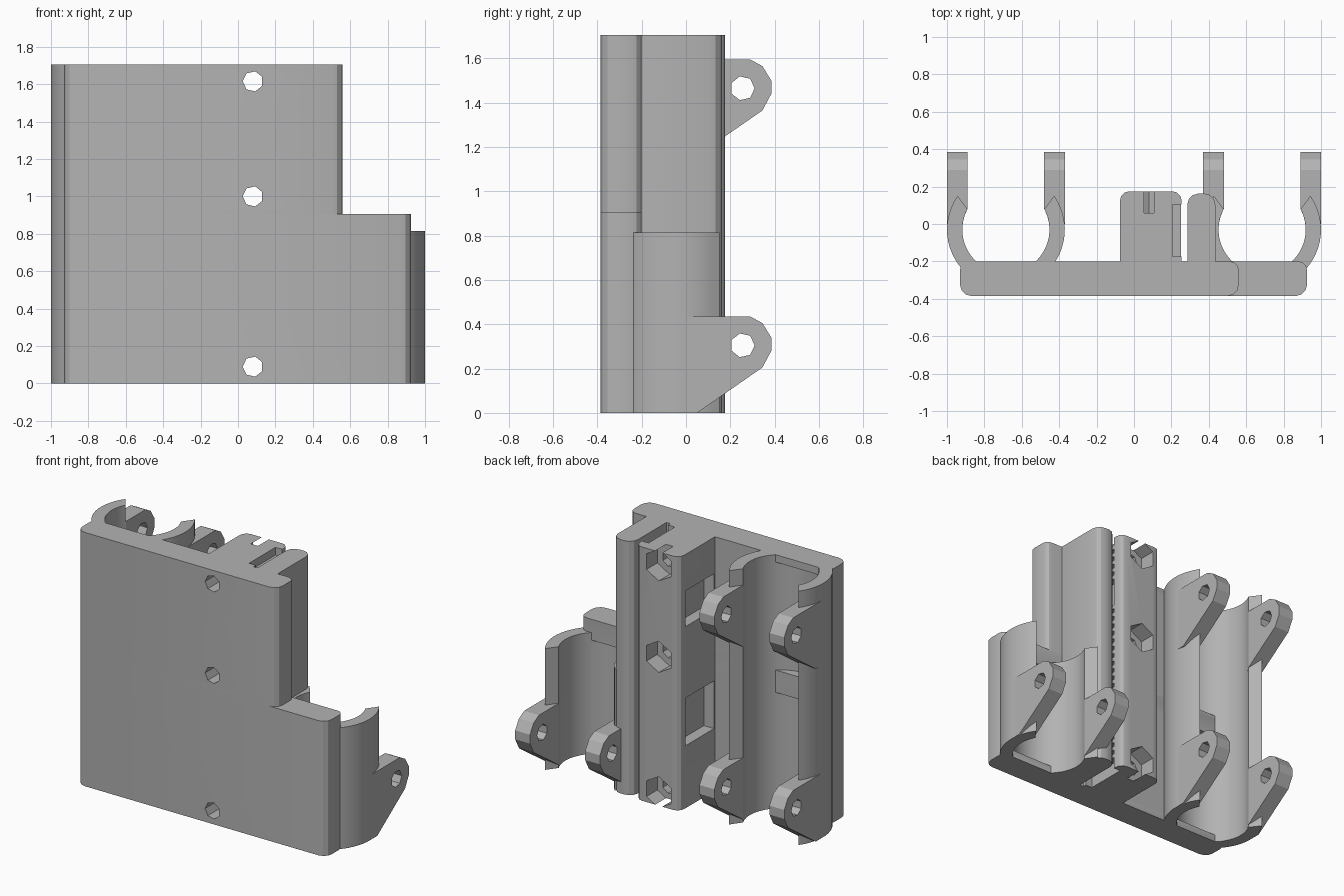
import bpy, bmesh
from math import sin, cos, radians, pi
from mathutils import Vector

cube = bpy.data.objects.get("Cube")
if cube:
    bpy.data.objects.remove(cube)

grey = bpy.data.materials.new("plain grey plastic")
grey.use_nodes = True
colour = (0.45, 0.45, 0.45, 1)
grey.diffuse_color = colour
grey.node_tree.nodes["Principled BSDF"].inputs["Base Color"].default_value = colour

HEIGHT, LOW, RING_LOW = 1.705, 0.905, 0.815
BACK, FRONT = -0.2, -0.385
BORE_X, BORE_Y, R_IN, R_OUT = 0.685, -0.03, 0.233, 0.315
BOLT_X, BOLTS = 0.08, (0.09, 1.0, 1.615)


def prism(name, pts, axis, lo, hi):
    """Extrude a 2D outline along an axis."""
    place = {"x": lambda p, t: (t, p[0], p[1]),
             "y": lambda p, t: (p[0], t, p[1]),
             "z": lambda p, t: (p[0], p[1], t)}[axis]
    bm = bmesh.new()
    face = bm.faces.new([bm.verts.new(place(p, lo)) for p in pts])
    new = bmesh.ops.extrude_face_region(bm, geom=[face])["geom"]
    shift = Vector(place((0, 0), hi - lo))
    bmesh.ops.translate(bm, vec=shift, verts=[v for v in new if isinstance(v, bmesh.types.BMVert)])
    bmesh.ops.recalc_face_normals(bm, faces=bm.faces)
    mesh = bpy.data.meshes.new(name)
    bm.to_mesh(mesh)
    bm.free()
    mesh.materials.append(grey)
    ob = bpy.data.objects.new(name, mesh)
    bpy.context.collection.objects.link(ob)
    return ob


def arc(cx, cy, r, a, b, n):
    steps = [radians(a + (b - a) * i / n) for i in range(n + 1)]
    return [(cx + r * cos(t), cy + r * sin(t)) for t in steps]


def polygon(cx, cy, r, n, turn=0):
    return arc(cx, cy, r, turn, turn + 360, n)[:-1]


def rect(x0, x1, y0, y1):
    return [(x0, y0), (x1, y0), (x1, y1), (x0, y1)]


def rounded(x0, x1, y0, y1, r, r_back):
    """Rectangle with softened corners; the two radii are for low and high y."""
    pts = arc(x0 + r, y0 + r, r, 180, 270, 3) + arc(x1 - r, y0 + r, r, 270, 360, 3)
    return pts + arc(x1 - r_back, y1 - r_back, r_back, 0, 90, 3) + \
        arc(x0 + r_back, y1 - r_back, r_back, 90, 180, 3)


def cut(ob, cutters):
    """Subtract cutters one by one, then drop them."""
    for c in cutters:
        mod = ob.modifiers.new("cut", "BOOLEAN")
        mod.operation, mod.solver, mod.object = "DIFFERENCE", "EXACT", c
        bpy.context.view_layer.update()
        mesh = bpy.data.meshes.new_from_object(
            ob.evaluated_get(bpy.context.evaluated_depsgraph_get()))
        ob.modifiers.clear()
        ob.data = mesh
        bpy.data.objects.remove(c)


def bolt_cutters():
    return [prism("bolt_cutter", polygon(BOLT_X, z, 0.055, 7, 180), "y", -1, 1) for z in BOLTS]


def bore_cutter(side, lo, hi):
    return prism("bore_cutter", polygon(side * BORE_X, BORE_Y, R_IN, 40), "z", lo, hi)


# Stepped front plate, with bearing seats stopped at both ends
lower = prism("lower_plate", rounded(-0.93, 0.925, FRONT, BACK, 0.06, 0.045), "z", 0, LOW)
upper = prism("upper_plate", rounded(-0.93, 0.56, FRONT, BACK, 0.06, 0.045), "z", LOW, HEIGHT)
cut(lower, [bore_cutter(-1, 0.05, 0.78), bore_cutter(1, 0.05, 0.765)] + bolt_cutters())
cut(upper, [bore_cutter(-1, 0.93, HEIGHT - 0.05)] + bolt_cutters())

# Main block with bolt holes, nut traps, side pockets and belt slot
block = prism("belt_block", rounded(-0.075, 0.255, BACK - 0.02, 0.175, 0.005, 0.05), "z", 0, HEIGHT)
cutters = bolt_cutters()
cutters += [prism("nut_cutter", polygon(BOLT_X, z, 0.105, 6, 90), "y", 0.06, 1) for z in BOLTS]
cutters += [prism("pocket_cutter", rect(-0.19, 0.11, z0, z1), "x", -0.5, 0.0)
            for z0, z1 in ((0.42, 0.74), (1.22, 1.46))]
cutters.append(prism("slot_cutter", rect(0.205, 0.5, -0.175, 0.105), "z", -1, 3))
cut(block, cutters)

# Belt teeth inside the slot
pitch = 0.055
for i in range(1, 30):
    z = 0.03 + i * pitch
    if not 1.2 < z < 1.36:
        prism("belt_tooth", rect(0.2, 0.25, -0.18, 0.11), "z", z, z + pitch / 2)

# Clamp post beside the belt gap
prism("clamp_post", rounded(0.285, 0.435, BACK - 0.02, 0.163, 0.005, 0.06), "z", 0, HEIGHT)

# Bearing holders: two curved walls each, with drilled clamping lugs
lug_outline = [(0, 0), (0.05, 0), (0.345, 0.205), (0.385, 0.28), (0.385, 0.34),
               (0.345, 0.405), (0.29, 0.435), (0, 0.435)]
for side, height, lifts in ((-1, HEIGHT, (0, 1.16)), (1, RING_LOW, (0,))):
    cx = side * BORE_X
    for s in (-1, 1):
        wall = arc(0, BORE_Y, R_OUT, 35, -58, 14) + arc(0, BORE_Y, R_IN, -63, 28, 14)
        prism("bearing_wall", [(cx + s * x, y) for x, y in wall], "z", 0, height)
        edges = sorted((cx + s * 0.205, cx + s * R_OUT))
        for lift in lifts:
            lug = prism("clamp_lug", [(y, z + lift) for y, z in lug_outline], "x", *edges)
            hole = prism("lug_hole_cutter", polygon(0.255, 0.305 + lift, 0.055, 7), "x", -2, 2)
            cut(lug, [hole, bore_cutter(side, -1, 3)])

# Smooth curved faces, keep hard edges
bpy.ops.object.select_all(action="DESELECT")
for ob in bpy.context.collection.objects:
    if ob.type == "MESH" and grey.name in ob.data.materials:
        ob.select_set(True)
        bpy.context.view_layer.objects.active = ob
bpy.ops.object.shade_smooth_by_angle(angle=radians(25))
